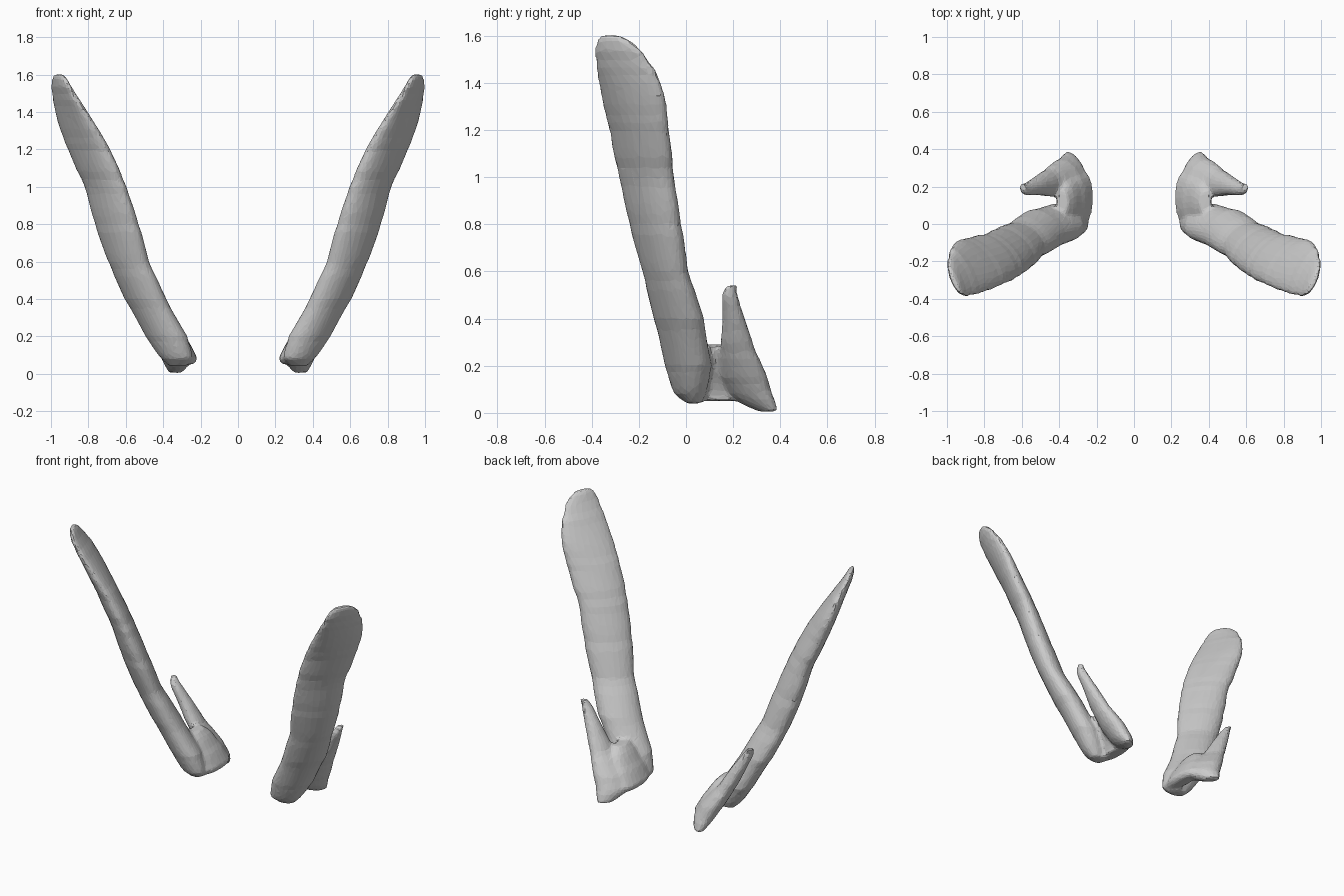
import bpy, bmesh, math, random

random.seed(4)
cube = bpy.data.objects.get("Cube")
if cube:
    bpy.data.objects.remove(cube, do_unlink=True)

SIDES = 24
RIBS = 5  # small ribs between neighbouring sections


def add_loft(bm, rows, skew, twist):
    """Stack level ovals given as (z, x min, x max, y min, y max)."""
    levels = []
    for low, high in zip(rows, rows[1:]):
        for step in range(RIBS):
            f = step / RIBS
            levels.append([a + (b - a) * f for a, b in zip(low, high)])
    levels.append(rows[-1])
    rings = []
    for z, x0, x1, y0, y1 in levels:
        grow = 1 + random.uniform(-0.02, 0.03)
        lag = skew + twist * z  # turns the oval's long axis
        ring = []
        for i in range(SIDES):
            t = math.tau * i / SIDES
            x = (x0 + x1) / 2 + (x1 - x0) / 2 * grow * math.cos(t - lag)
            y = (y0 + y1) / 2 + (y1 - y0) / 2 * grow * math.sin(t)
            ring.append(bm.verts.new((x, y, z)))
        rings.append(ring)
    for a, b in zip(rings, rings[1:]):
        for i in range(SIDES):
            j = (i + 1) % SIDES
            bm.faces.new((a[i], a[j], b[j], b[i]))
    bm.faces.new(rings[0][::-1])
    bm.faces.new(rings[-1])


# Long blade leaning outward and forward
blade = [
    (.04, .28, .37, .00, .07),
    (.08, .24, .41, -.05, .085),
    (.20, .27, .495, -.09, .11),
    (.40, .385, .605, -.135, .075),
    (.60, .475, .695, -.185, .01),
    (.80, .53, .765, -.24, -.02),
    (1.0, .595, .82, -.285, -.05),
    (1.2, .683, .91, -.325, -.072),
    (1.35, .772, .965, -.36, -.09),
    (1.45, .835, .988, -.382, -.125),
    (1.54, .893, 1.0, -.39, -.19),
    (1.585, .918, .995, -.378, -.24),
    (1.605, .935, .98, -.36, -.29),
]
# Short spike behind the blade
spike = [
    (.005, .30, .37, .31, .39),
    (.04, .265, .39, .23, .382),
    (.08, .25, .41, .18, .367),
    (.15, .285, .445, .15, .345),
    (.28, .40, .51, .145, .29),
    (.40, .475, .565, .155, .25),
    (.48, .53, .60, .15, .225),
    (.52, .56, .61, .155, .215),
    (.54, .575, .615, .17, .22),
]
# Thin web joining blade and spike at the base
web = [
    (.05, .235, .315, .03, .28),
    (.08, .215, .315, .00, .28),
    (.15, .25, .35, .00, .26),
    (.25, .315, .405, .02, .22),
    (.29, .35, .42, .05, .18),
]

bm = bmesh.new()
for rows, skew, twist in ((blade, .2, .48), (spike, .5, -1), (web, 0, 0)):
    add_loft(bm, rows, skew, twist)
bmesh.ops.recalc_face_normals(bm, faces=bm.faces)
mesh = bpy.data.meshes.new("horn_pair")
bm.to_mesh(mesh)
bm.free()
horns = bpy.data.objects.new("horn_pair", mesh)
bpy.context.collection.objects.link(horns)

# Plain grey surface
grey = bpy.data.materials.new("light_grey")
grey.use_nodes = True
colour = (.6, .6, .6, 1)
grey.diffuse_color = colour
grey.node_tree.nodes["Principled BSDF"].inputs["Base Color"].default_value = colour
mesh.materials.append(grey)

# Fuse the parts into one faceted skin, then mirror to the other side
fuse = horns.modifiers.new("fuse", 'REMESH')
fuse.mode = 'VOXEL'
fuse.voxel_size = .012
soften = horns.modifiers.new("soften", 'SMOOTH')
soften.factor = .5
soften.iterations = 6
facet = horns.modifiers.new("facet", 'DECIMATE')
facet.ratio = .12
horns.modifiers.new("other_side", 'MIRROR').use_clip = False
